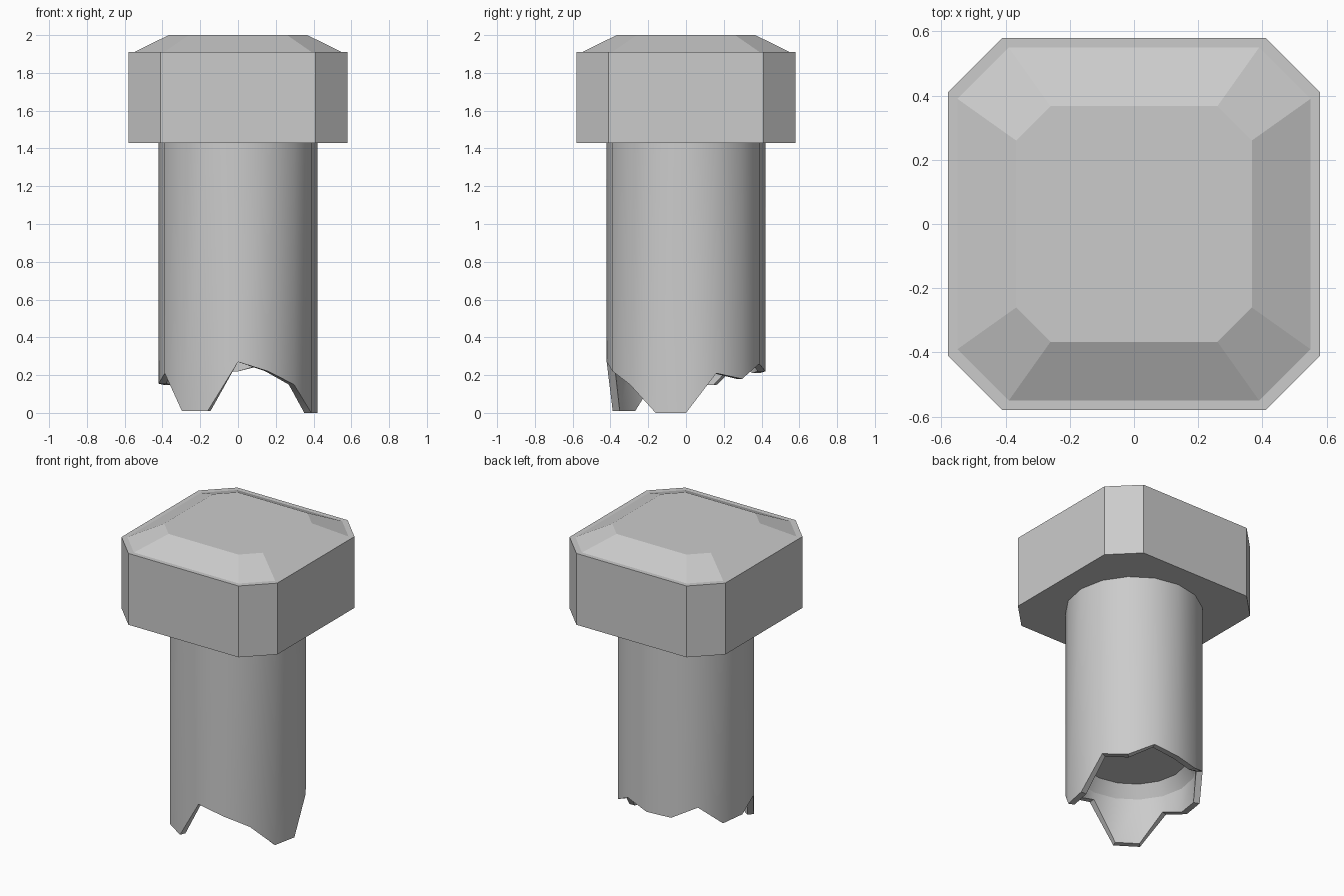
import bpy, bmesh
from math import cos, sin, radians

if "Cube" in bpy.data.objects:
    bpy.data.objects.remove(bpy.data.objects["Cube"])


def loft(name, rings, cap_first=False, cap_last=False):
    """Skin a list of equal-length rings with quads."""
    bm = bmesh.new()
    vs = [[bm.verts.new(p) for p in r] for r in rings]
    n = len(vs[0])
    for a, b in zip(vs, vs[1:]):
        for i in range(n):
            j = (i + 1) % n
            bm.faces.new((a[i], a[j], b[j], b[i]))
    if cap_first:
        bm.faces.new(vs[0][::-1])
    if cap_last:
        bm.faces.new(vs[-1])
    mesh = bpy.data.meshes.new(name)
    bm.to_mesh(mesh)
    bm.free()
    ob = bpy.data.objects.new(name, mesh)
    bpy.context.collection.objects.link(ob)
    return ob


def clipped_square(a, b, z):
    """Square of half width a whose corners are cut at b."""
    return [(a, -b, z), (a, b, z), (b, a, z), (-b, a, z),
            (-a, b, z), (-a, -b, z), (-b, -a, z), (b, -a, z)]


# Jagged lower edge heights, every 22.5 degrees from +x counter-clockwise
JAGGED = [0.0, 0.21, 0.18, 0.26, 0.22, 0.21, 0.28, 0.147,
          0.155, 0.21, 0.01, 0.01, 0.27, 0.22, 0.15, 0.0]


def circle(r, z):
    """16-sided ring; z is one height or a list of heights."""
    zs = z if isinstance(z, list) else [z] * 16
    return [(r * cos(radians(22.5 * i)), r * sin(radians(22.5 * i)), zs[i])
            for i in range(16)]


# Bolt head: clipped square block, narrow flat rim, raised bevelled top
loft("bolt_head", [clipped_square(0.58, 0.41, 1.43),
                   clipped_square(0.58, 0.41, 1.91),
                   clipped_square(0.55, 0.39, 1.91),
                   clipped_square(0.367, 0.26, 2.0)],
     cap_first=True, cap_last=True)

# Broken hollow shaft: inner floor, chamfer, inner wall, torn rim, outer wall
shaft = loft("broken_shaft", [circle(0.33, 0.40), circle(0.38, 0.32),
                              circle(0.38, JAGGED), circle(0.42, JAGGED),
                              circle(0.42, 1.43)], cap_first=True)
bpy.context.view_layer.objects.active = shaft
shaft.select_set(True)
bpy.ops.object.shade_smooth_by_angle(angle=radians(30))
